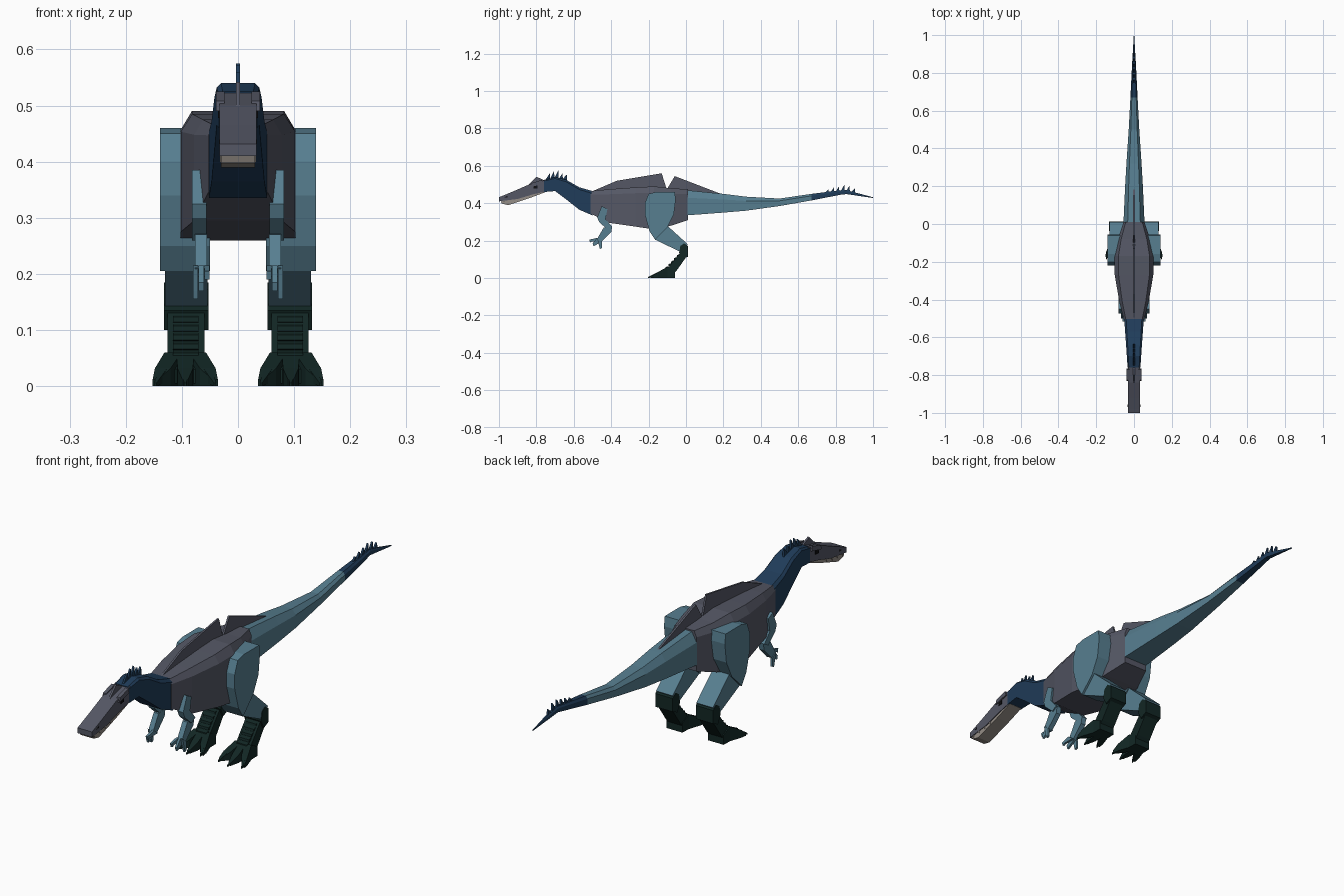
import bpy, bmesh
from mathutils import Vector

default = bpy.data.objects.get("Cube")
if default:
    bpy.data.objects.remove(default, do_unlink=True)


def material(name, red, green, blue):
    mat = bpy.data.materials.new(name)
    mat.use_nodes = True
    color = (red, green, blue, 1)
    mat.diffuse_color = color
    shader = mat.node_tree.nodes["Principled BSDF"]
    shader.inputs["Base Color"].default_value = color
    shader.inputs["Roughness"].default_value = .8
    return mat


grey = material("slate grey", .09, .096, .13)
teal = material("dusty teal", .095, .21, .28)
navy = material("navy blue", .014, .045, .1)
dark = material("blackish green", .006, .02, .018)
bone = material("bone grey", .3, .27, .24)
black = material("black", .004, .004, .005)


def make_object(name, rings, mat, mirror=False):
    """Skin a row of rings, cap both ends, optionally mirror in x."""
    bm = bmesh.new()
    loops = [[bm.verts.new(point) for point in ring] for ring in rings]
    count = len(loops[0])
    for a, b in zip(loops, loops[1:]):
        for i in range(count):
            j = (i + 1) % count
            bm.faces.new((a[i], a[j], b[j], b[i]))
    bm.faces.new(loops[0])
    bm.faces.new(loops[-1])
    bmesh.ops.recalc_face_normals(bm, faces=bm.faces)
    mesh = bpy.data.meshes.new(name)
    bm.to_mesh(mesh)
    bm.free()
    mesh.materials.append(mat)
    obj = bpy.data.objects.new(name, mesh)
    bpy.context.collection.objects.link(obj)
    if mirror:
        obj.modifiers.new("mirror", "MIRROR").use_axis[0] = True
    return obj


def prism(name, outline, x_low, x_high, mat, mirror=False):
    """Side outline of (y, z) points, extruded in x."""
    rings = [[(x, y, z) for y, z in outline] for x in (x_low, x_high)]
    return make_object(name, rings, mat, mirror)


def trunk(name, sections, mat, top=.8, shoulder=.85):
    """Chamfered box sections of (y, bottom, top, half width)."""
    rings = []
    for y, low, high, w in sections:
        mid = low + (high - low) * shoulder
        rings.append([(-w, y, low), (w, y, low), (w, y, mid),
                      (w * top, y, high), (-w * top, y, high), (-w, y, mid)])
    return make_object(name, rings, mat)


def rod(name, stations, mat, mirror=True):
    """Box sections of (centre, half width, half height) along y."""
    rings = []
    for (x, y, z), w, h in stations:
        rings.append([(x - w, y, z - h), (x + w, y, z - h),
                      (x + w, y, z + h), (x - w, y, z + h)])
    return make_object(name, rings, mat, mirror)


def spines(name, start, end, heights, mat):
    """Row of thin backward-leaning spikes."""
    start, end = Vector(start), Vector(end)
    for i, height in enumerate(heights):
        base = start.lerp(end, i / (len(heights) - 1))
        y, z = base
        prism(f"{name}_{i}", [(y - .015, z - .01), (y + .015, z - .01),
                              (y + .012, z + height)], -.004, .004, mat)


# Body, neck and tail
trunk("body", [(-.51, .345, .465, .053), (-.41, .295, .475, .078),
               (-.27, .275, .485, .102), (-.17, .26, .49, .103),
               (-.08, .28, .48, .085), (.01, .31, .475, .055)], grey)
trunk("neck", [(-.76, .46, .525, .034), (-.7, .465, .54, .038),
               (-.64, .42, .525, .042), (-.57, .365, .485, .047),
               (-.5, .335, .465, .052)], navy, shoulder=.9)
trunk("tail", [(0, .335, .47, .056), (.2, .35, .45, .047),
               (.32, .36, .435, .04), (.5, .385, .425, .028),
               (.67, .415, .45, .019)], teal, top=.6, shoulder=.7)
trunk("tail_tip", [(.67, .415, .45, .019), (.85, .45, .472, .01),
                   (1, .428, .432, .001)], navy, top=.6, shoulder=.7)

# Back sail, in two fins
prism("front_sail", [(-.51, .46), (-.37, .52), (-.13, .56), (-.105, .48),
                     (-.3, .46)], -.004, .004, grey)
prism("rear_sail", [(-.105, .47), (-.06, .545), (.2, .445), (0, .44)],
      -.004, .004, grey)
spines("neck_spine", (-.74, .53), (-.65, .53), (.03, .042, .045, .03, .025), navy)
spines("tail_spine", (.75, .455), (.89, .46), (.02, .027, .033, .04, .035, .02), navy)

# Head
prism("skull", [(-1, .41), (-1, .432), (-.98, .44), (-.92, .465), (-.84, .5),
                (-.75, .525), (-.74, .465), (-.82, .447), (-.9, .423)],
      -.033, .033, grey)
prism("lower_jaw", [(-.99, .41), (-.985, .398), (-.95, .39), (-.83, .43),
                    (-.75, .46), (-.75, .467), (-.82, .448), (-.9, .425)],
      -.03, .03, bone)
prism("crest", [(-.85, .49), (-.8, .542), (-.74, .515)], -.004, .004, grey)
prism("brow", [(-.83, .49), (-.825, .508), (-.77, .525), (-.765, .505)],
      .024, .039, grey, True)
prism("eye", [(-.815, .478), (-.815, .49), (-.795, .495), (-.795, .48)],
      .03, .036, black, True)
prism("nostril", [(-.97, .432), (-.955, .44), (-.955, .432)],
      .03, .034, black, True)
for i in range(4):
    y = -.98 + i * .035
    z = .412 + i * .006
    prism(f"tooth_{i}", [(y - .005, z), (y + .005, z), (y, z - .013)],
          .027, .032, bone, True)

# Arms with three fingers
prism("upper_arm", [(-.45, .385), (-.42, .37), (-.43, .315), (-.395, .275),
                    (-.42, .26), (-.465, .3), (-.475, .325)],
      .056, .082, teal, True)
prism("forearm", [(-.395, .275), (-.44, .27), (-.475, .21), (-.45, .195),
                  (-.4, .245)], .055, .077, teal, True)
for i, (y, z) in enumerate([(-.513, .19), (-.495, .17), (-.46, .155)]):
    x = .056 + i * .01
    prism(f"finger_{i}", [(-.475, .215), (-.45, .195), (y + .01, z + .005),
                          (y, z), (y - .004, z + .015)],
          x - .005, x + .004, teal, True)

# Hind legs
prism("thigh", [(-.2, .45), (-.16, .46), (-.06, .46), (-.055, .42),
                (-.065, .34), (-.1, .27), (-.165, .205), (-.195, .25),
                (-.22, .34), (-.22, .4)], .05, .139, teal, True)
prism("shank", [(-.165, .205), (-.17, .25), (-.1, .28), (.01, .18),
                (-.03, .14)], .054, .13, teal, True)
prism("ankle", [(-.037, .135), (-.03, .172), (-.01, .185), (.012, .17),
                (.012, .115), (-.02, .1)], .053, .132, dark, True)
prism("metatarsal", [(-.035, .13), (.01, .125), (-.05, .04), (-.08, .005),
                     (-.13, .005), (-.13, .03), (-.1, .05)],
      .06, .126, dark, True)
for i in range(5):
    y, z = -.04 - i * .015, .118 - i * .016
    prism(f"shin_scale_{i}", [(y + .008, z + .01), (y - .008, z + .005),
                              (y - .01, z - .004), (y + .006, z - .008)],
          .07, .116, dark, True)

# Three clawed toes, spreading outward
for i, spread in enumerate((-1, 0, 1)):
    root, knuckle, tip = (.094 + spread * s for s in (.022, .04, .053))
    reach = -.19 if spread == 0 else -.175
    rod(f"toe_{i}", [((root, -.06, .02), .014, .02),
                     ((root, -.1, .03), .015, .03),
                     ((knuckle, -.15, .016), .014, .016),
                     ((tip, reach, .006), .005, .006)], dark)
    rod(f"claw_{i}", [((knuckle, -.15, .02), .008, .012),
                      ((tip, reach - .012, .003), .002, .003)], dark)
